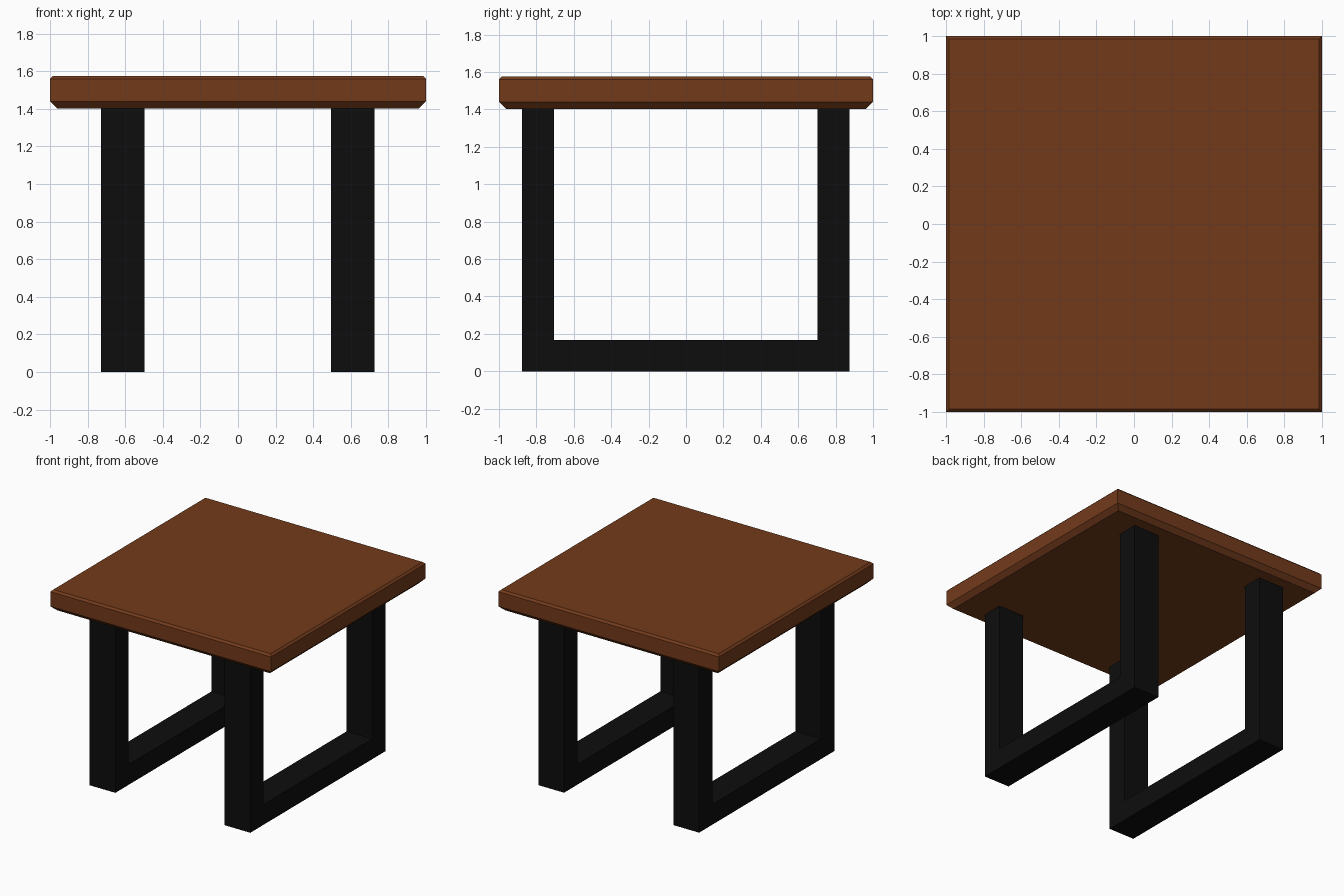
import bpy, bmesh

if "Cube" in bpy.data.objects:
    bpy.data.objects.remove(bpy.data.objects["Cube"])


def material(name, color):
    m = bpy.data.materials.new(name)
    m.diffuse_color = (*color, 1)
    m.use_nodes = True
    m.node_tree.nodes["Principled BSDF"].inputs["Base Color"].default_value = m.diffuse_color
    return m


def add_object(name, bm, mat):
    bmesh.ops.recalc_face_normals(bm, faces=bm.faces)
    me = bpy.data.meshes.new(name)
    bm.to_mesh(me)
    bm.free()
    me.materials.append(mat)
    ob = bpy.data.objects.new(name, me)
    bpy.context.collection.objects.link(ob)
    return ob


wood = material("brown_wood", (0.17, 0.043, 0.011))
metal = material("black_metal", (0.004, 0.004, 0.004))

# Tabletop: stacked square rings, wide chamfer below and a fine one above
bm = bmesh.new()
rings = []
for half, z in [(0.963, 1.403), (1, 1.44), (1, 1.56), (0.984, 1.576)]:
    rings.append([bm.verts.new((sx * half, sy * half, z))
                  for sx, sy in [(-1, -1), (1, -1), (1, 1), (-1, 1)]])
for a, b in zip(rings, rings[1:]):
    for i in range(4):
        j = (i + 1) % 4
        bm.faces.new((a[i], a[j], b[j], b[i]))
bm.faces.new(rings[0][::-1])
bm.faces.new(rings[-1])
add_object("tabletop", bm, wood)

# U-shaped leg frames: flat profile in the y-z plane, extruded along x
PROFILE = [(-0.878, 1.403), (-0.878, 0), (0.873, 0), (0.873, 1.403),
           (0.702, 1.403), (0.702, 0.166), (-0.706, 0.166), (-0.706, 1.403)]
for name, x0, x1 in [("left_leg_frame", -0.73, -0.497),
                     ("right_leg_frame", 0.494, 0.726)]:
    bm = bmesh.new()
    face = bm.faces.new([bm.verts.new((x0, y, z)) for y, z in PROFILE])
    ext = bmesh.ops.extrude_face_region(bm, geom=[face], use_keep_orig=True)
    moved = [g for g in ext["geom"] if isinstance(g, bmesh.types.BMVert)]
    bmesh.ops.translate(bm, verts=moved, vec=(x1 - x0, 0, 0))
    add_object(name, bm, metal)
